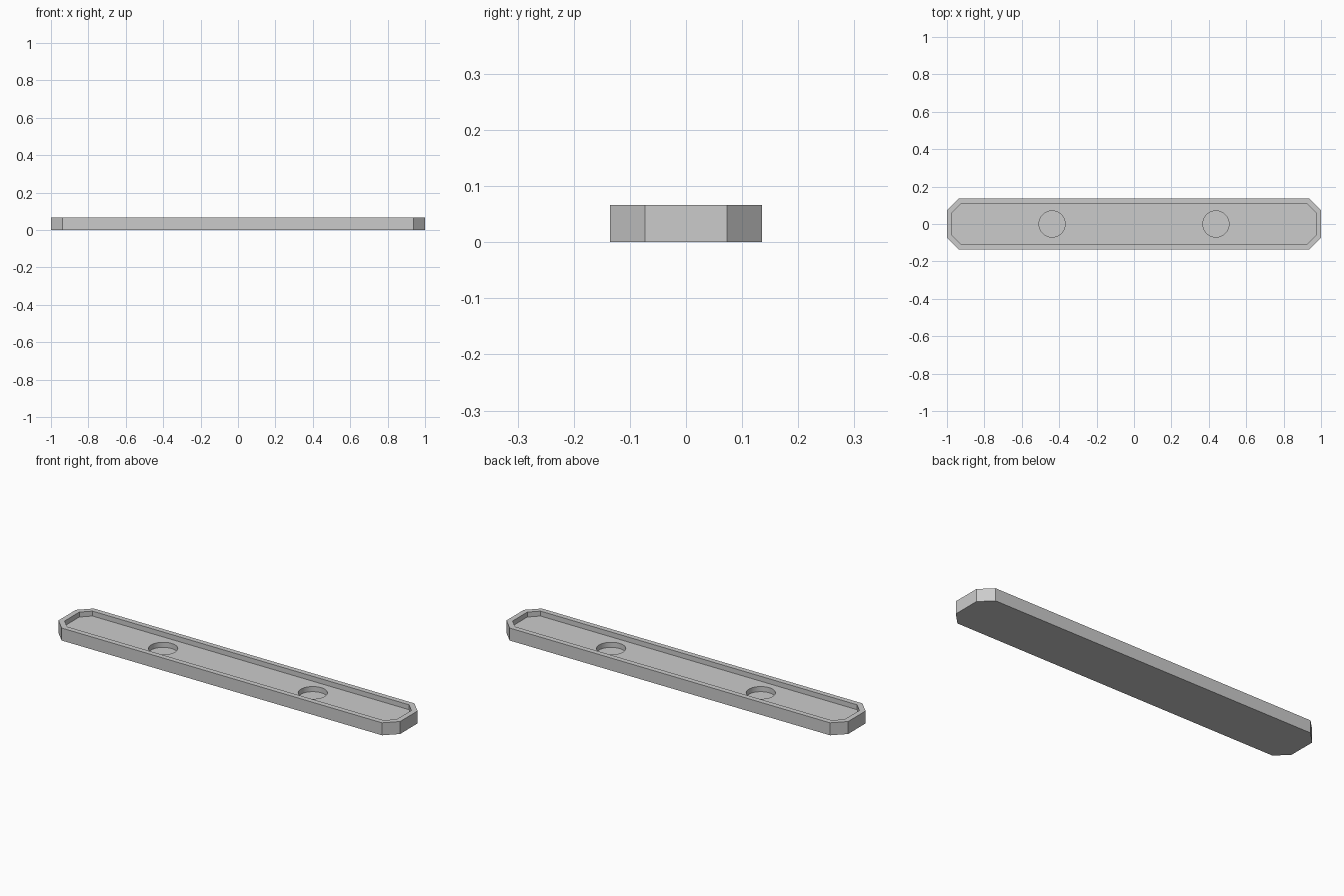
import bpy
import bmesh
from mathutils import Vector

LENGTH, WIDTH, HEIGHT = 2.0, 0.27, 0.066
CHAMFER = 0.062
RIM = 0.028
RECESS_FLOOR, HOLE_FLOOR = 0.040, 0.013
HOLE_X, HOLE_RADIUS = 0.438, 0.07

cube = bpy.data.objects.get("Cube")
if cube:
    bpy.data.objects.remove(cube, do_unlink=True)

grey = bpy.data.materials.new("plain grey")
grey.use_nodes = True
colour = (0.6, 0.6, 0.6, 1.0)
grey.diffuse_color = colour
grey.node_tree.nodes["Principled BSDF"].inputs["Base Color"].default_value = colour


def octagon_prism(name, length, width, chamfer, bottom, top):
    """Solid rectangle with cut corners, between two heights."""
    x, y = length / 2, width / 2
    outline = []
    for sx, sy in ((1, 1), (-1, 1), (-1, -1), (1, -1)):
        corner = [(sx * x, sy * (y - chamfer)), (sx * (x - chamfer), sy * y)]
        outline += corner if sx == sy else corner[::-1]
    bm = bmesh.new()
    face = bm.faces.new([bm.verts.new((px, py, bottom)) for px, py in outline])
    raised = bmesh.ops.extrude_face_region(bm, geom=[face])["geom"]
    verts = [v for v in raised if isinstance(v, bmesh.types.BMVert)]
    bmesh.ops.translate(bm, verts=verts, vec=Vector((0, 0, top - bottom)))
    bmesh.ops.recalc_face_normals(bm, faces=bm.faces)
    mesh = bpy.data.meshes.new(name)
    bm.to_mesh(mesh)
    bm.free()
    obj = bpy.data.objects.new(name, mesh)
    obj.data.materials.append(grey)
    bpy.context.collection.objects.link(obj)
    return obj


def cut(target, cutter):
    """Subtract the cutter from the target and discard it."""
    cutter.hide_render = True
    mod = target.modifiers.new("cut", 'BOOLEAN')
    mod.operation = 'DIFFERENCE'
    mod.solver = 'EXACT'
    mod.object = cutter
    bpy.ops.object.select_all(action='DESELECT')
    target.select_set(True)
    bpy.context.view_layer.objects.active = target
    bpy.ops.object.modifier_apply(modifier=mod.name)
    bpy.data.objects.remove(cutter, do_unlink=True)


# Bar with cut corners
bar = octagon_prism("bar", LENGTH, WIDTH, CHAMFER, 0, HEIGHT)

# Shallow tray inside an even rim
cut(bar, octagon_prism("tray_cutter", LENGTH - 2 * RIM, WIDTH - 2 * RIM,
                       CHAMFER - RIM * 0.586, RECESS_FLOOR, HEIGHT * 2))

# Two round blind holes in the tray floor
for side in (-1, 1):
    depth = HEIGHT * 2 - HOLE_FLOOR
    bpy.ops.mesh.primitive_cylinder_add(
        vertices=64, radius=HOLE_RADIUS, depth=depth,
        location=(side * HOLE_X, 0, HOLE_FLOOR + depth / 2))
    cutter = bpy.context.object
    cutter.name = "hole_cutter"
    cutter.data.materials.append(grey)
    cut(bar, cutter)

# Smooth hole walls, crisp edges elsewhere
bpy.ops.object.shade_smooth_by_angle(angle=0.5)
